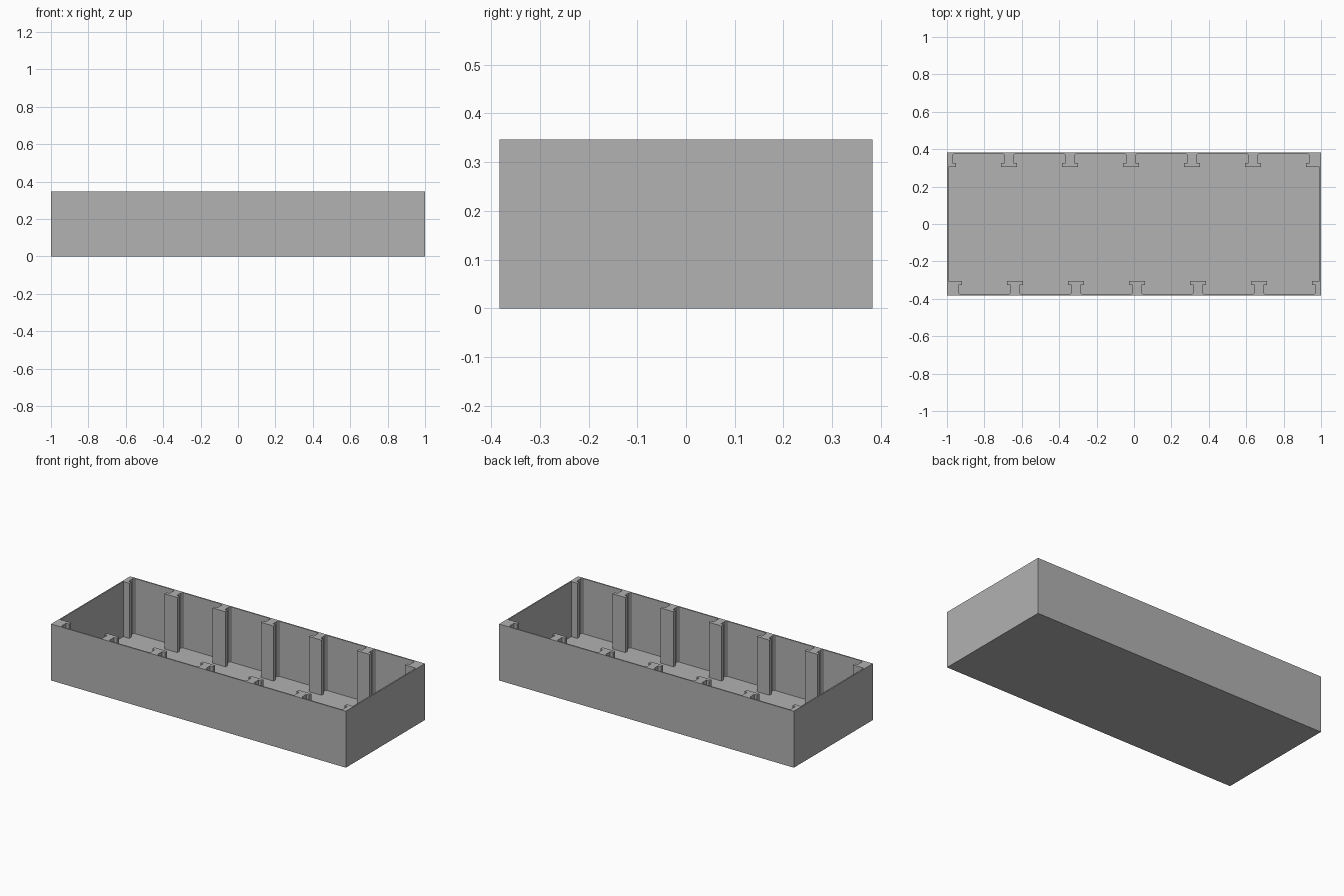
import bpy
import bmesh

if "Cube" in bpy.data.objects:
    bpy.data.objects.remove(bpy.data.objects["Cube"], do_unlink=True)

HALF_X, HALF_Y, HEIGHT = 1.0, 0.383, 0.346
WALL = FLOOR = 0.008
IN_X, IN_Y = HALF_X - WALL, HALF_Y - WALL
FLANGE, STEM, FILLET = 0.043, 0.024, 0.008      # post half widths, corner flare
TIP_Y, NECK_Y = -0.305, -0.326                  # inner and outer face of the flange
FIRST, SPACING, POSTS = -0.962, 0.326, 7

grey = bpy.data.materials.new("grey plastic")
grey.use_nodes = True
colour = (0.445, 0.445, 0.445, 1)
grey.diffuse_color = colour
grey.node_tree.nodes["Principled BSDF"].inputs["Base Color"].default_value = colour


def prism(name, outline, z0, z1):
    """Extrude a closed outline straight up."""
    bm = bmesh.new()
    base = bm.faces.new([bm.verts.new((x, y, z0)) for x, y in outline])
    top = bmesh.ops.extrude_face_region(bm, geom=[base])["geom"]
    verts = [v for v in top if isinstance(v, bmesh.types.BMVert)]
    bmesh.ops.translate(bm, verts=verts, vec=(0, 0, z1 - z0))
    bmesh.ops.recalc_face_normals(bm, faces=bm.faces)
    mesh = bpy.data.meshes.new(name)
    bm.to_mesh(mesh)
    bm.free()
    mesh.materials.append(grey)
    obj = bpy.data.objects.new(name, mesh)
    bpy.context.collection.objects.link(obj)
    return obj


def post_side(centre, side):
    """One side of a T-shaped post, from its tip out to the wall."""
    return [(centre + side * w, y) for w, y in (
        (FLANGE, TIP_Y), (FLANGE, NECK_Y), (STEM, NECK_Y),
        (STEM, FILLET - IN_Y), (STEM + FILLET, -IN_Y))]


# Cavity outline: front row of posts, the end ones merging into the end walls
row = [(-IN_X, TIP_Y)]
for i in range(POSTS):
    c = FIRST + i * SPACING
    if i > 0:
        row += reversed(post_side(c, -1))
    if i < POSTS - 1:
        row += post_side(c, 1)
row.append((IN_X, TIP_Y))
# The back row is the front row turned half round
cavity = row + [(-x, -y) for x, y in row]

# Outer box with the cavity cut out of it
tray = prism("storage_tray", [(-HALF_X, -HALF_Y), (HALF_X, -HALF_Y),
                              (HALF_X, HALF_Y), (-HALF_X, HALF_Y)], 0, HEIGHT)
cutter = prism("cavity_cutter", cavity, FLOOR, HEIGHT + 0.1)
cutter.hide_render = True
cut = tray.modifiers.new("cavity", "BOOLEAN")
cut.operation = "DIFFERENCE"
cut.solver = "EXACT"
cut.object = cutter
bpy.context.view_layer.objects.active = tray
bpy.ops.object.modifier_apply(modifier=cut.name)
bpy.data.objects.remove(cutter, do_unlink=True)
